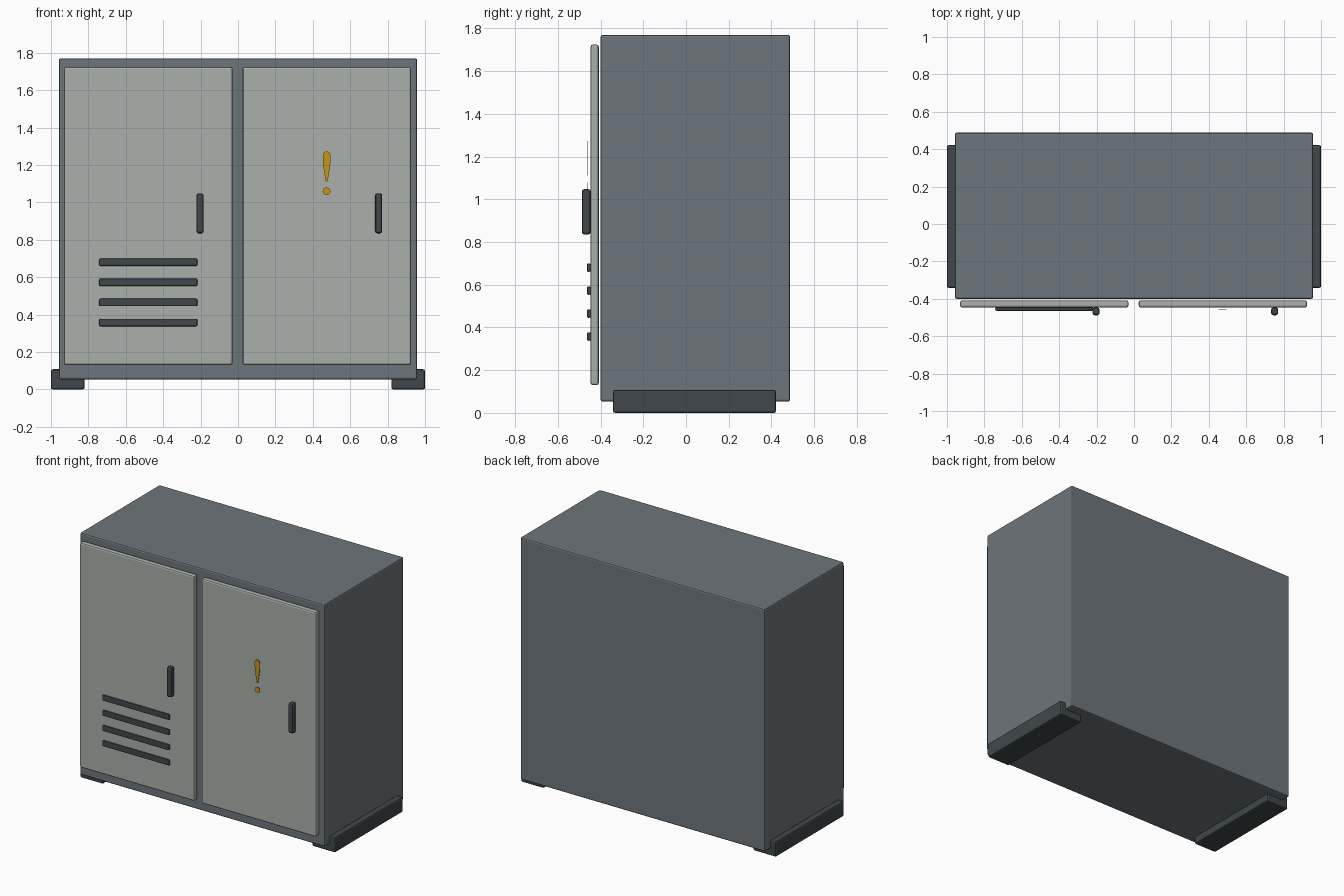
import bpy, bmesh, math

if "Cube" in bpy.data.objects:
    bpy.data.objects.remove(bpy.data.objects["Cube"])


def material(name, rgb):
    m = bpy.data.materials.new(name)
    m.diffuse_color = (*rgb, 1)
    m.use_nodes = True
    m.node_tree.nodes["Principled BSDF"].inputs["Base Color"].default_value = m.diffuse_color
    return m


GREY = material("slate_grey", (0.155, 0.18, 0.2))
PALE = material("pale_grey", (0.40, 0.435, 0.415))
DARK = material("dark_steel", (0.050, 0.064, 0.071))
YELLOW = material("warning_yellow", (0.58, 0.305, 0.006))


def finish(name, bm, mat):
    bmesh.ops.recalc_face_normals(bm, faces=bm.faces)
    me = bpy.data.meshes.new(name)
    bm.to_mesh(me)
    bm.free()
    me.materials.append(mat)
    ob = bpy.data.objects.new(name, me)
    bpy.context.collection.objects.link(ob)
    return ob


def box(name, x, y, z, mat, bevel):
    """Bevelled box from (min, max) ranges."""
    bm = bmesh.new()
    bmesh.ops.create_cube(bm, size=1)
    for v in bm.verts:
        v.co = [r[0] + (c + 0.5) * (r[1] - r[0]) for c, r in zip(v.co, (x, y, z))]
    bmesh.ops.bevel(bm, geom=bm.edges[:], offset=bevel, segments=2,
                    profile=0.5, affect='EDGES')
    return finish(name, bm, mat)


def plate(name, points, y, thick, mat):
    """Thin plate from an (x, z) outline."""
    bm = bmesh.new()
    face = bm.faces.new([bm.verts.new((px, y, pz)) for px, pz in points])
    new = bmesh.ops.extrude_face_region(bm, geom=[face])["geom"]
    for v in new:
        if isinstance(v, bmesh.types.BMVert):
            v.co.y += thick
    return finish(name, bm, mat)


# Cabinet body
box("cabinet_body", (-0.958, 0.958), (-0.40, 0.488), (0.053, 1.77), GREY, 0.01)

# Doors
box("left_door", (-0.93, -0.03), (-0.447, -0.408), (0.13, 1.725), PALE, 0.011)
box("right_door", (0.025, 0.925), (-0.447, -0.408), (0.13, 1.725), PALE, 0.011)

# Side skids under the body
for side, x in (("left", (-1.0, -0.82)), ("right", (0.82, 1.0))):
    box(side + "_foot", x, (-0.342, 0.422), (0.0, 0.108), DARK, 0.01)

# Door handles
for side, cx in (("left", -0.203), ("right", 0.752)):
    box(side + "_handle", (cx - 0.019, cx + 0.019), (-0.488, -0.446),
        (0.835, 1.048), DARK, 0.012)

# Vent slats on the left door
for i in range(4):
    cz = 0.68 - i * 0.1075
    box(f"vent_slat_{i + 1}", (-0.742, -0.217), (-0.464, -0.446),
        (cz - 0.02, cz + 0.02), DARK, 0.007)

# Warning mark: tapered drop and round dot
CX = 0.474
drop = [(CX + 0.021 * math.cos(a), 1.247 + 0.026 * math.sin(a))
        for a in (math.pi * k / 10 for k in range(11))]
drop += [(CX - 0.019, 1.20), (CX - 0.005, 1.112), (CX + 0.005, 1.112), (CX + 0.019, 1.20)]
plate("warning_drop", drop, -0.461, 0.003, YELLOW)
dot = [(CX + 0.021 * math.cos(a), 1.06 + 0.02 * math.sin(a))
       for a in (math.tau * k / 20 for k in range(20))]
plate("warning_dot", dot, -0.461, 0.003, YELLOW)
